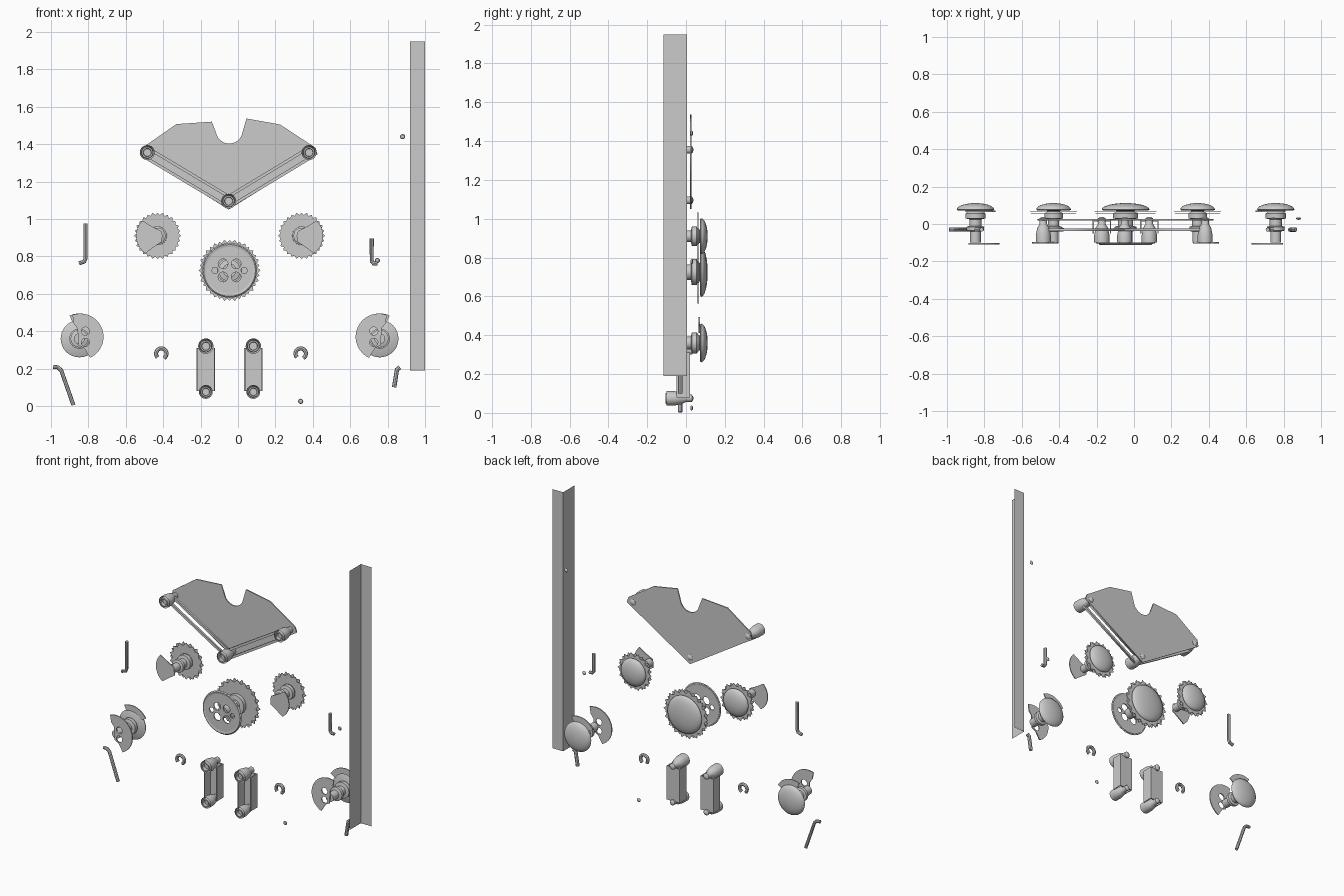
import bpy, bmesh, math
from math import sin, cos, pi, radians

if "Cube" in bpy.data.objects:
    bpy.data.objects.remove(bpy.data.objects["Cube"])

MID = -0.045  # mirror axis of the face-like arrangement


def add(name, mesh, smooth=False):
    ob = bpy.data.objects.new(name, mesh)
    bpy.context.collection.objects.link(ob)
    if smooth:
        bpy.ops.object.select_all(action='DESELECT')
        bpy.context.view_layer.objects.active = ob
        ob.select_set(True)
        bpy.ops.object.shade_smooth_by_angle(angle=radians(35))
    return ob


def curve_to_mesh(name, cu, smooth=False):
    tmp = bpy.data.objects.new("tmp", cu)
    bpy.context.collection.objects.link(tmp)
    dg = bpy.context.evaluated_depsgraph_get()
    me = bpy.data.meshes.new_from_object(tmp.evaluated_get(dg))
    bpy.data.objects.remove(tmp)
    return add(name, me, smooth)


def plate(name, loops, y, thick):
    """Flat sheet in the xz plane; inner loops become holes."""
    cu = bpy.data.curves.new(name, 'CURVE')
    cu.dimensions = '2D'
    cu.fill_mode = 'BOTH'
    cu.extrude = thick / 2
    for pts in loops:
        sp = cu.splines.new('POLY')
        sp.points.add(len(pts) - 1)
        for p, (x, z) in zip(sp.points, pts):
            p.co = (x, z, 0, 1)
        sp.use_cyclic_u = True
    ob = curve_to_mesh(name, cu)
    ob.rotation_euler = (pi / 2, 0, 0)
    ob.location.y = y
    return ob


def tube(name, pts, r, y=-0.03):
    cu = bpy.data.curves.new(name, 'CURVE')
    cu.dimensions = '3D'
    cu.bevel_depth = r
    cu.bevel_resolution = 2
    cu.use_fill_caps = True
    sp = cu.splines.new('POLY')
    sp.points.add(len(pts) - 1)
    for p, (x, z) in zip(sp.points, pts):
        p.co = (x, y, z, 1)
    return curve_to_mesh(name, cu, True)


def lathe(name, prof, cx, cz, n=32):
    """Spin a (radius, y) profile around an axis parallel to y."""
    bm = bmesh.new()
    vs = [bm.verts.new((cx + r, y, cz)) for r, y in prof]
    es = [bm.edges.new(e) for e in zip(vs, vs[1:])]
    bmesh.ops.spin(bm, geom=vs + es, cent=(cx, 0, cz), axis=(0, 1, 0),
                   angle=2 * pi, steps=n, use_merge=True)
    bmesh.ops.remove_doubles(bm, verts=bm.verts, dist=1e-5)
    bmesh.ops.recalc_face_normals(bm, faces=bm.faces)
    me = bpy.data.meshes.new(name)
    bm.to_mesh(me)
    bm.free()
    return add(name, me, True)


def arc(cx, cz, r, a0=0, a1=360, n=24):
    full = a1 - a0 >= 360
    return [(cx + r * cos(radians(a0 + (a1 - a0) * i / (n if full else n - 1))),
             cz + r * sin(radians(a0 + (a1 - a0) * i / (n if full else n - 1))))
            for i in range(n)]


def star(cx, cz, r0, r1, teeth):
    return [(cx + (r1 if i % 2 else r0) * cos(pi * i / teeth),
             cz + (r1 if i % 2 else r0) * sin(pi * i / teeth)) for i in range(teeth * 2)]


def wheel_core(tag, cx, cz, rd, hub):
    # domed back cap and stepped hub
    lathe(tag + "_dome", [(0, 0.112)] + [(rd * sin(t * pi / 12), 0.077 + 0.035 * cos(t * pi / 12))
          for t in range(1, 7)] + [(rd * 0.93, 0.072), (0, 0.07)], cx, cz)
    lathe(tag + "_hub", [(0, -0.1), (hub * .8, -0.1), (hub * .8, -0.04), (hub * 1.3, -0.035),
          (hub * 1.3, -0.015), (hub * .9, -0.01), (hub * .9, 0.025), (hub * 1.5, 0.03),
          (hub * 1.5, 0.055), (hub, 0.07), (0, 0.07)], cx, cz)


def bolt(tag, cx, cz, r):
    # tapered knob with a concave open front and small rear cap
    lathe(tag, [(0, -0.085), (r * .5, -0.085), (r * .55, -0.105), (r * .75, -0.105), (r * .8, -0.08),
                (r, -0.1), (r, -0.06), (r * .8, -0.02), (r * .5, 0.0), (r * .5, 0.03),
                (r * .25, 0.037), (0, 0.038)], cx, cz, 24)


# Tall angle post, two thin faces
me = bpy.data.meshes.new("angle_post")
foot = [(0.92, -0.115), (0.92, 0.005), (1.0, 0.005)]
me.from_pydata([(x, y, z) for z in (0.19, 1.95) for x, y in foot], [],
               [(0, 1, 4, 3), (1, 2, 5, 4)])
add("angle_post", me)

# Fan-shaped top plate with curved notch
notch = arc(-0.047, 1.475, 0.072, 350, 190, 12)
plate("fan_plate", [[(-0.05, 1.05), (0.425, 1.345), (0.415, 1.38), (0.225, 1.505), (0.045, 1.537)]
      + notch + [(-0.14, 1.52), (-0.33, 1.507), (-0.505, 1.385), (-0.515, 1.34)]], 0.024, 0.008)

# Fan corner bolts and the paired rails between them
corners = [(-0.485, 1.355), (-0.05, 1.095), (0.38, 1.355)]
for i, (x, z) in enumerate(corners):
    bolt(f"fan_bolt_{i}", x, z, 0.04)
for i in range(2):
    (xa, za), (xb, zb) = corners[i], corners[i + 1]
    L = math.hypot(xb - xa, zb - za)
    nx, nz = -(zb - za) / L, (xb - xa) / L
    for k, off in enumerate((-0.028, 0.022)):
        lo, hi = off - 0.008, off + 0.008
        plate(f"fan_rail_{i}_{k}", [[(xa + nx * lo, za + nz * lo), (xb + nx * lo, zb + nz * lo),
              (xb + nx * hi, zb + nz * hi), (xa + nx * hi, za + nz * hi)]], -0.03, 0.014)

# Central wheel: button disc, hub, toothed collar, dome
cx, cz = MID, 0.725
holes = [arc(cx + sx * 0.035, cz + sz * 0.035, 0.026, n=16) for sx in (-1, 1) for sz in (-1, 1)]
holes += [arc(cx + sx * 0.078, cz, 0.018, n=6) for sx in (-1, 1)]
plate("centre_button", [arc(cx, cz, 0.142, n=40)] + holes, -0.105, 0.008)
lathe("centre_button_rim", [(0.125, -0.109), (0.138, -0.112), (0.146, -0.105), (0.138, -0.1),
                            (0.125, -0.101)], cx, cz, 40)
wheel_core("centre", cx, cz, 0.128, 0.045)
plate("centre_collar_back", [star(cx, cz, 0.166, 0.14, 18), arc(cx, cz, 0.06)], 0.066, 0.004)
plate("centre_collar_front", [star(cx, cz, 0.14, 0.162, 18), arc(cx, cz, 0.06)], 0.058, 0.004)

for s, side in ((-1, "left"), (1, "right")):
    def mx(pts):
        return [(MID + s * x, z) for x, z in pts]

    # Upper side wheels with broken button petal
    ux, uz = 0.385, 0.91
    wheel_core(side + "_upper", MID + s * ux, uz, 0.093, 0.033)
    plate(side + "_upper_collar_back", [star(MID + s * ux, uz, 0.126, 0.103, 14),
          arc(MID + s * ux, uz, 0.05)], 0.066, 0.004)
    plate(side + "_upper_collar_front", [star(MID + s * ux, uz, 0.103, 0.124, 14),
          arc(MID + s * ux, uz, 0.05)], 0.058, 0.004)
    plate(side + "_upper_petal", [mx([(ux - 0.02, uz + 0.025), (ux + 0.03, uz + 0.05)]
          + arc(ux, uz, 0.115, 45, -55, 10) + [(ux + 0.02, uz - 0.06), (ux - 0.025, uz - 0.03)])],
          -0.1, 0.006)

    # Lower side wheels with half a button left
    lx, lz = 0.803, 0.37
    wheel_core(side + "_lower", MID + s * lx, lz - 0.01, 0.1, 0.036)
    half = arc(lx - 0.005, lz, 0.124, 70, 245, 24)
    plate(side + "_lower_button", [mx(half + [(lx - 0.025, lz - 0.06), (lx + 0.005, lz - 0.045),
          (lx + 0.01, lz + 0.045), (lx + 0.03, lz + 0.07)]),
          mx(arc(lx - 0.032, lz + 0.03, 0.022, n=14)),
          mx(arc(lx - 0.032, lz - 0.03, 0.022, n=14))], -0.105, 0.007)
    plate(side + "_lower_collar", [mx(arc(lx, lz, 0.125, 65, 150, 10)
          + arc(lx, lz, 0.085, 150, 65, 10))], 0.068, 0.006)

    # Lower channels with top and bottom bolts
    x0 = MID + s * 0.127
    w, t = 0.049, 0.006
    me = bpy.data.meshes.new(side + "_channel")
    sec = [(-w, -0.05), (-w, 0.02), (w, 0.02), (w, -0.05),
           (w - t, -0.05), (w - t, 0.02 - t), (-w + t, 0.02 - t), (-w + t, -0.05)]
    vs = [(x0 + x, y, z) for z in (0.08, 0.31) for x, y in sec]
    fs = [(i, (i + 1) % 8, (i + 1) % 8 + 8, i + 8) for i in range(8)]
    me.from_pydata(vs, [], fs + [(7, 6, 5, 4, 3, 2, 1, 0), tuple(range(8, 16))])
    add(side + "_channel", me)
    bolt(side + "_channel_top_bolt", x0, 0.32, 0.041)
    bolt(side + "_channel_bottom_bolt", x0, 0.075, 0.037)

    # Open ring clips
    rx = 0.335 if s > 0 else -0.41
    tube(side + "_ring_clip", arc(rx, 0.28, 0.028, -60, 225, 18), 0.011)

# Bent hooks
tube("left_upper_hook", [(-0.815, 0.975), (-0.815, 0.79), (-0.822, 0.772), (-0.85, 0.763)], 0.011)
tube("right_upper_hook", [(0.715, 0.895), (0.715, 0.775), (0.725, 0.762), (0.745, 0.762)], 0.011)
tube("left_lower_hook", [(-0.988, 0.208), (-0.963, 0.207), (-0.945, 0.19), (-0.88, 0.005)], 0.011)
tube("right_lower_hook", [(0.865, 0.207), (0.85, 0.195), (0.835, 0.1)], 0.012)

# Small loose beads
for i, (x, z) in enumerate([(0.745, 0.778), (0.88, 1.44), (0.335, 0.025)]):
    lathe(f"bead_{i}", [(0, 0.022), (0.01, 0.024), (0.014, 0.03), (0.008, 0.035), (0, 0.036)], x, z, 12)
